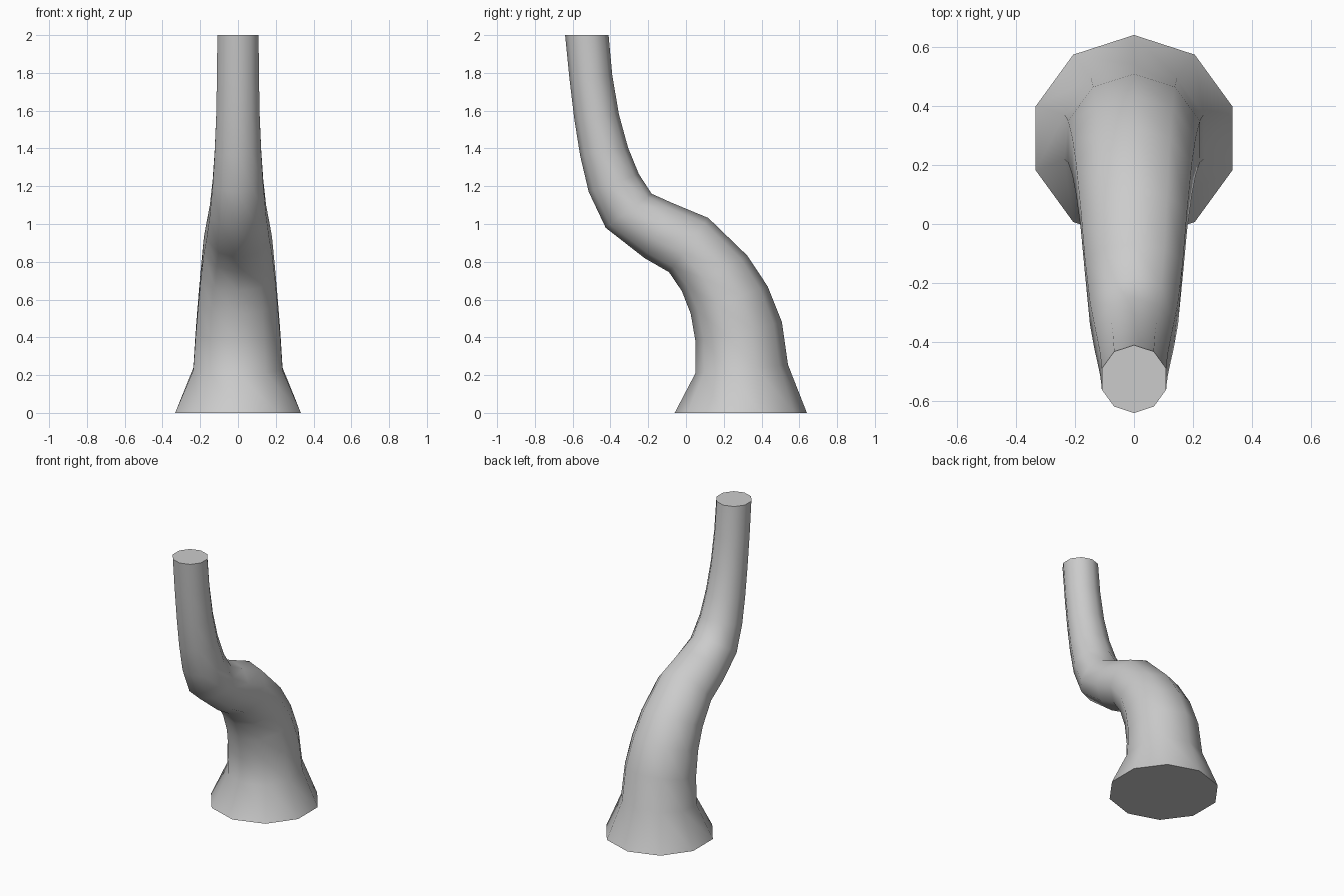
import bpy, bmesh, math

if "Cube" in bpy.data.objects:
    bpy.data.objects.remove(bpy.data.objects["Cube"])

SIDES = 10
# Rings, bottom to top: front edge (y, z), back edge (y, z), half width in x
RINGS = [
    (-0.06, 0.00, 0.64, 0.00, 0.333),
    (0.05, 0.21, 0.54, 0.255, 0.236),
    (0.05, 0.38, 0.508, 0.48, 0.223),
    (0.025, 0.525, 0.432, 0.67, 0.209),
    (-0.022, 0.645, 0.325, 0.832, 0.196),
    (-0.09, 0.745, 0.118, 1.032, 0.180),
    (-0.22, 0.82, -0.07, 1.11, 0.166),
    (-0.425, 0.98, -0.182, 1.16, 0.149),
    (-0.515, 1.17, -0.25, 1.265, 0.134),
    (-0.56, 1.36, -0.307, 1.405, 0.123),
    (-0.592, 1.56, -0.355, 1.58, 0.115),
    (-0.617, 1.77, -0.39, 1.785, 0.111),
    (-0.64, 2.00, -0.41, 2.00, 0.109),
]

bm = bmesh.new()


def add_ring(y0, z0, y1, z1, half_width):
    """Ten-sided ring spanning the front and back edge points."""
    rx = half_width / math.cos(math.radians(18))
    ring = []
    for i in range(SIDES):
        a = 2 * math.pi * i / SIDES
        t = (1 + math.cos(a)) / 2
        ring.append(bm.verts.new((rx * math.sin(a),
                                  y0 + (y1 - y0) * t,
                                  z0 + (z1 - z0) * t)))
    return ring


# Curved stem: skin between neighbouring rings, then cap both ends
rings = [add_ring(*r) for r in RINGS]
for a, b in zip(rings, rings[1:]):
    for i in range(SIDES):
        j = (i + 1) % SIDES
        bm.faces.new((a[i], a[j], b[j], b[i]))
bm.faces.new(rings[0])
bm.faces.new(rings[-1])
bmesh.ops.recalc_face_normals(bm, faces=bm.faces)

mesh = bpy.data.meshes.new("curved_stem")
bm.to_mesh(mesh)
bm.free()
stem = bpy.data.objects.new("curved_stem", mesh)
bpy.context.collection.objects.link(stem)

# Smooth sides, crisp end caps
bpy.context.view_layer.objects.active = stem
stem.select_set(True)
bpy.ops.object.shade_smooth_by_angle(angle=math.radians(50))
